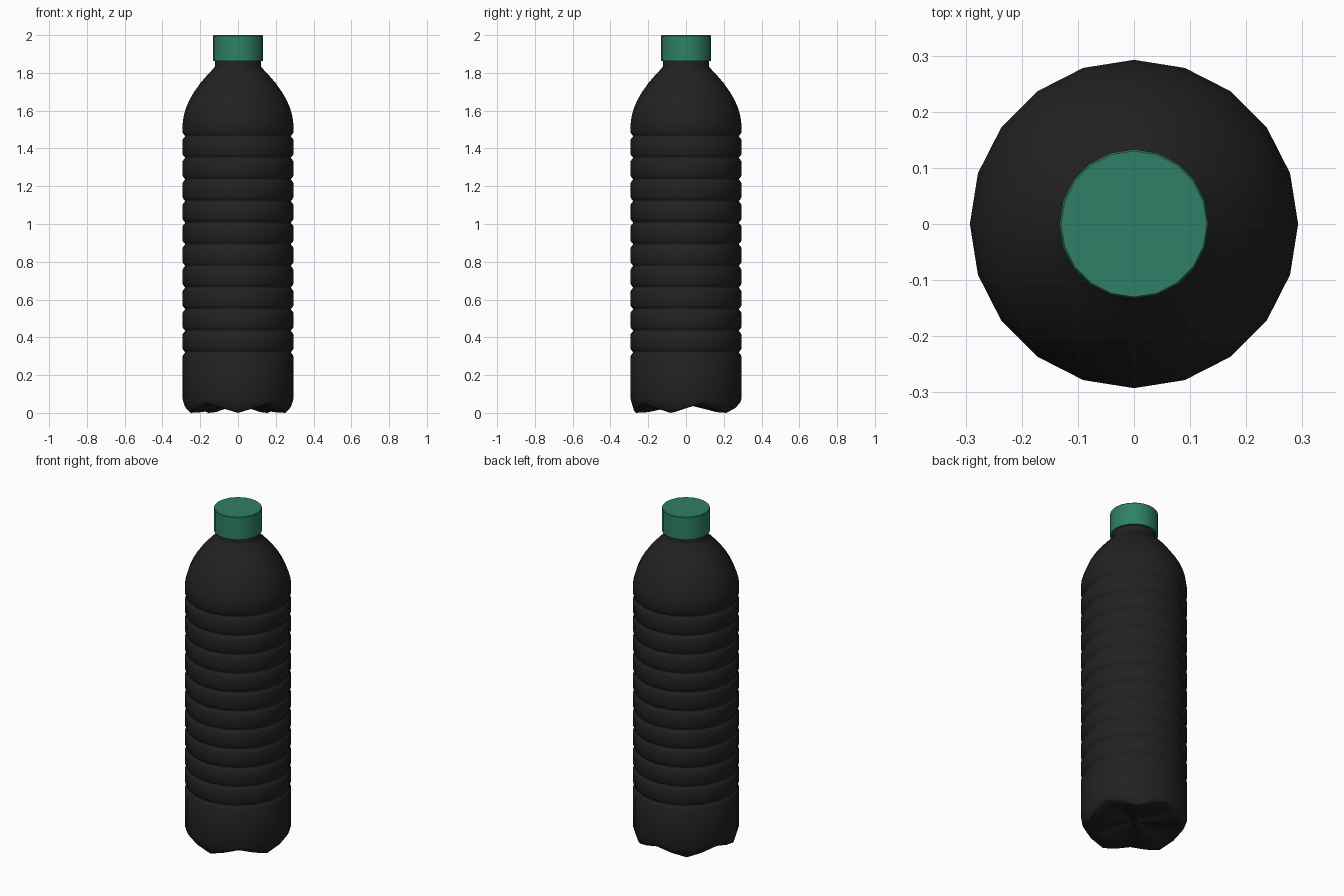
import bpy, bmesh, math

if "Cube" in bpy.data.objects:
    bpy.data.objects.remove(bpy.data.objects["Cube"])

N = 20  # sides


def material(name, col):
    m = bpy.data.materials.new(name)
    m.diffuse_color = (*col, 1)
    m.use_nodes = True
    m.node_tree.nodes["Principled BSDF"].inputs["Base Color"].default_value = m.diffuse_color
    return m


def lathe(name, rings, mat, angle, bottom_z=None):
    """Skin rings of (radius, z) where either may be a function of the side index."""
    bm = bmesh.new()
    val = lambda v, k: v(k) if callable(v) else v
    loops = []
    for r, z in rings:
        loop = []
        for k in range(N):
            a = 2 * math.pi * k / N
            rr = val(r, k)
            loop.append(bm.verts.new((rr * math.cos(a), rr * math.sin(a), val(z, k))))
        loops.append(loop)
    for lo, hi in zip(loops, loops[1:]):
        for k in range(N):
            j = (k + 1) % N
            bm.faces.new((lo[k], lo[j], hi[j], hi[k]))
    if bottom_z is None:
        bm.faces.new(loops[0][::-1])
    else:
        c = bm.verts.new((0, 0, bottom_z))
        for k in range(N):
            bm.faces.new((c, loops[0][(k + 1) % N], loops[0][k]))
    bm.faces.new(loops[-1])
    bmesh.ops.recalc_face_normals(bm, faces=bm.faces)
    me = bpy.data.meshes.new(name)
    bm.to_mesh(me)
    bm.free()
    ob = bpy.data.objects.new(name, me)
    bpy.context.collection.objects.link(ob)
    me.materials.append(mat)
    bpy.ops.object.select_all(action='DESELECT')
    bpy.context.view_layer.objects.active = ob
    ob.select_set(True)
    bpy.ops.object.shade_smooth_by_angle(angle=math.radians(angle))
    return ob


def petal(foot, valley):
    """Five-fold blend between foot (k%4==3) and valley (k%4==1)."""
    return lambda k: {3: foot, 1: valley}.get(k % 4, (foot + valley) / 2)


black = material("black_plastic", (0.0155, 0.0155, 0.0155))
green = material("green_plastic", (0.028, 0.215, 0.135))

R = 0.2925
# five-footed base
profile = [
    (0.10, petal(0.025, 0.055)),
    (0.20, petal(0.004, 0.05)),
    (petal(0.265, 0.28), petal(0.0, 0.05)),
    (petal(0.275, 0.287), petal(0.01, 0.055)),
    (R, 0.07),
]
# ribbed wall
for i in range(11):
    z = 0.32 + 0.1145 * i
    profile += [(R, z - 0.018), (R - 0.004, z - 0.011), (R - 0.011, z - 0.003),
                (R - 0.011, z + 0.003), (R - 0.004, z + 0.011), (R, z + 0.018)]
# shoulder and neck
profile += [(R, 1.535), (0.288, 1.57), (0.277, 1.61), (0.258, 1.655), (0.232, 1.70),
            (0.200, 1.745), (0.165, 1.786), (0.138, 1.814), (0.125, 1.83),
            (0.121, 1.84), (0.121, 1.88)]
lathe("bottle_body", profile, black, 45, 0.045)

# screw cap
lathe("screw_cap", [(0.133, 1.863), (0.133, 1.996), (0.130, 2.0)], green, 30)
